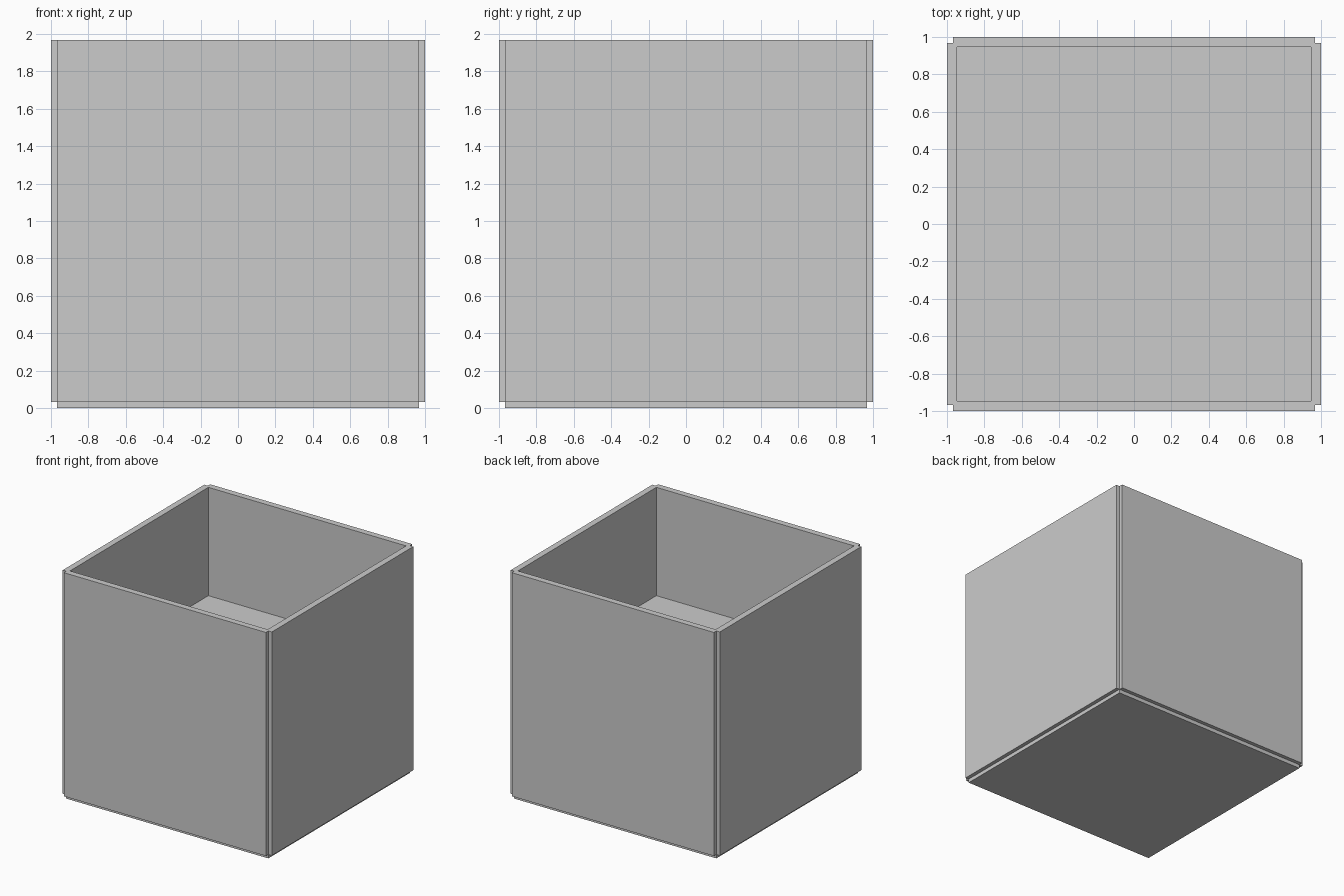
import bpy, bmesh
from mathutils import Matrix, Vector

if "Cube" in bpy.data.objects:
    bpy.data.objects.remove(bpy.data.objects["Cube"])

STEP = 0.0333          # how far each panel stands out from the core
CORE = 1.0 - STEP      # half size of the core cube
INNER = 0.937          # half width of the opening
FLOOR = 1.03           # height of the inner floor

bm = bmesh.new()

# core cube, resting one step above the ground
bmesh.ops.create_cube(bm, size=2 * CORE, matrix=Matrix.Translation((0, 0, 1)))
bm.normal_update()
top = next(f for f in bm.faces if f.normal.z > 0.9)

# raised panels: four walls and the base
panels = [f for f in bm.faces if f is not top]
for face in bmesh.ops.extrude_discrete_faces(bm, faces=panels)["faces"]:
    face.normal_update()
    bmesh.ops.translate(bm, verts=face.verts, vec=face.normal * STEP)

# open cavity with a raised floor
bmesh.ops.inset_individual(bm, faces=[top], thickness=CORE - INNER)
hole = bmesh.ops.extrude_discrete_faces(bm, faces=[top])["faces"][0]
bmesh.ops.translate(bm, verts=hole.verts, vec=Vector((0, 0, FLOOR - 1 - CORE)))

bm.normal_update()
mesh = bpy.data.meshes.new("open_box")
bm.to_mesh(mesh)
bm.free()
bpy.context.collection.objects.link(bpy.data.objects.new("open_box", mesh))
